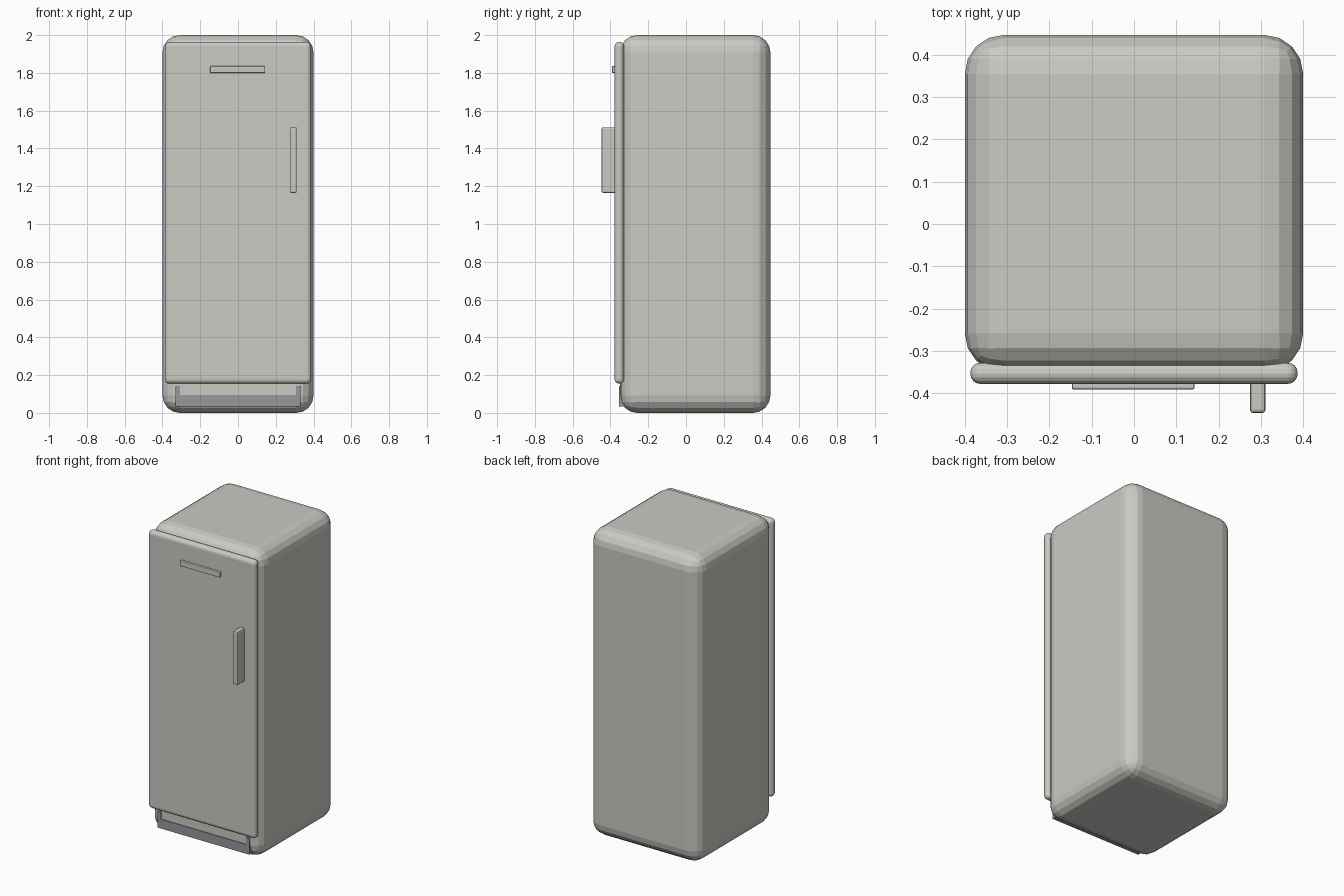
import bpy, bmesh

if "Cube" in bpy.data.objects:
    bpy.data.objects.remove(bpy.data.objects["Cube"])


def material(name, rgb):
    m = bpy.data.materials.new(name)
    m.diffuse_color = (*rgb, 1)
    m.use_nodes = True
    m.node_tree.nodes["Principled BSDF"].inputs["Base Color"].default_value = m.diffuse_color
    return m


enamel = material("warm grey enamel", (0.60, 0.585, 0.55))
dark = material("dark grey plinth", (0.31, 0.31, 0.34))


def finish(name, bm, mat):
    bmesh.ops.recalc_face_normals(bm, faces=bm.faces)
    me = bpy.data.meshes.new(name)
    bm.to_mesh(me)
    bm.free()
    me.materials.append(mat)
    ob = bpy.data.objects.new(name, me)
    bpy.context.collection.objects.link(ob)
    return ob


def rounded_box(name, lo, hi, radius, segments, mat):
    """Box between two corners with all its edges rounded."""
    bm = bmesh.new()
    bmesh.ops.create_cube(bm, size=1)
    for v in bm.verts:
        v.co = [(a + b) / 2 + c * (b - a) for a, b, c in zip(lo, hi, v.co)]
    bmesh.ops.bevel(bm, geom=bm.edges[:], offset=radius, segments=segments,
                    profile=0.5, affect='EDGES', clamp_overlap=True)
    return finish(name, bm, mat)


# Cabinet, door and fittings
rounded_box("cabinet", (-0.4, -0.35, 0), (0.4, 0.447, 2), 0.092, 4, enamel)
rounded_box("door", (-0.387, -0.378, 0.155), (0.387, -0.328, 1.964), 0.024, 4, enamel)
rounded_box("door_handle", (0.274, -0.447, 1.165), (0.311, -0.36, 1.512), 0.008, 2, enamel)
rounded_box("badge_plate", (-0.147, -0.391, 1.8), (0.143, -0.37, 1.836), 0.004, 2, enamel)

# Plinth: U-shaped kick plate, extruded back into the cabinet
outline = [(-0.33, 0.035), (0.33, 0.035), (0.33, 0.142), (0.306, 0.142),
           (0.306, 0.095), (-0.306, 0.095), (-0.306, 0.142), (-0.33, 0.142)]
bm = bmesh.new()
face = bm.faces.new([bm.verts.new((x, -0.355, z)) for x, z in outline])
back = bmesh.ops.extrude_face_region(bm, geom=[face], use_keep_orig=True)
bmesh.ops.translate(bm, vec=(0, 0.06, 0),
                    verts=[g for g in back["geom"] if isinstance(g, bmesh.types.BMVert)])
finish("kick_plate", bm, dark)
